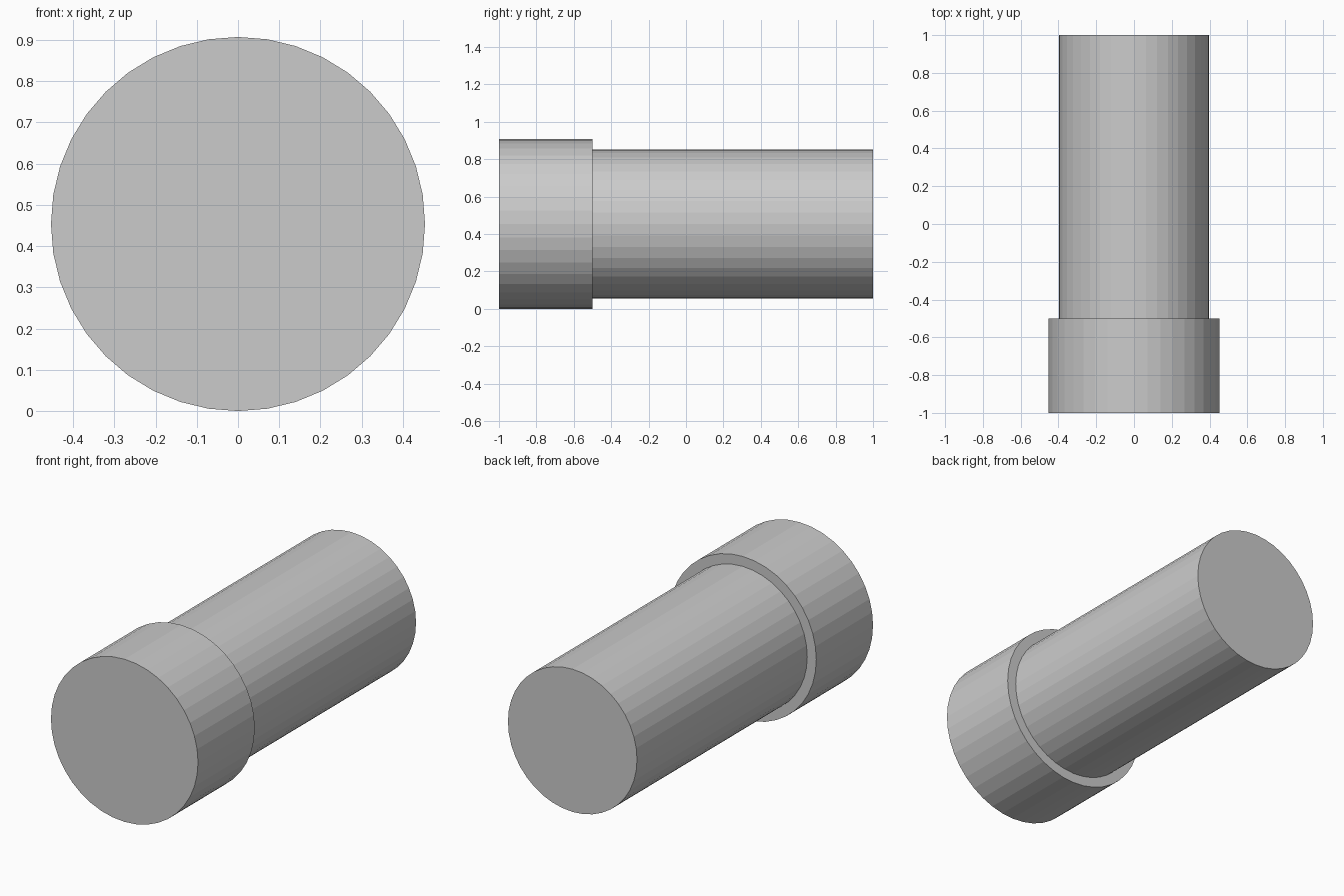
import bpy, bmesh
from math import tau
from mathutils import Vector

if "Cube" in bpy.data.objects:
    bpy.data.objects.remove(bpy.data.objects["Cube"])

SIDES = 40
HEAD_R, SHAFT_R = 0.4535, 0.398

# Stepped profile (radius, y) from the front cap centre to the back cap centre
profile = [(0, -1), (HEAD_R, -1), (HEAD_R, -0.5),
           (SHAFT_R, -0.5), (SHAFT_R, 1), (0, 1)]

bm = bmesh.new()
verts = [bm.verts.new((0, y, HEAD_R + r)) for r, y in profile]
edges = [bm.edges.new(pair) for pair in zip(verts, verts[1:])]

# Revolve the profile about the lengthwise axis
bmesh.ops.spin(bm, geom=verts + edges, cent=Vector((0, 0, HEAD_R)),
               axis=Vector((0, 1, 0)), angle=tau, steps=SIDES)
bmesh.ops.remove_doubles(bm, verts=bm.verts[:], dist=0.0001)

# Merge the end-cap fans into single flat faces
centres = [v for v in bm.verts
           if abs(v.co.x) < 0.001 and abs(v.co.z - HEAD_R) < 0.001]
bmesh.ops.dissolve_verts(bm, verts=centres)
bmesh.ops.recalc_face_normals(bm, faces=bm.faces[:])

# Flat-faceted stepped pin: wide head at the front, narrower shaft behind
mesh = bpy.data.meshes.new("stepped_pin")
bm.to_mesh(mesh)
bm.free()
bpy.context.collection.objects.link(bpy.data.objects.new("stepped_pin", mesh))
